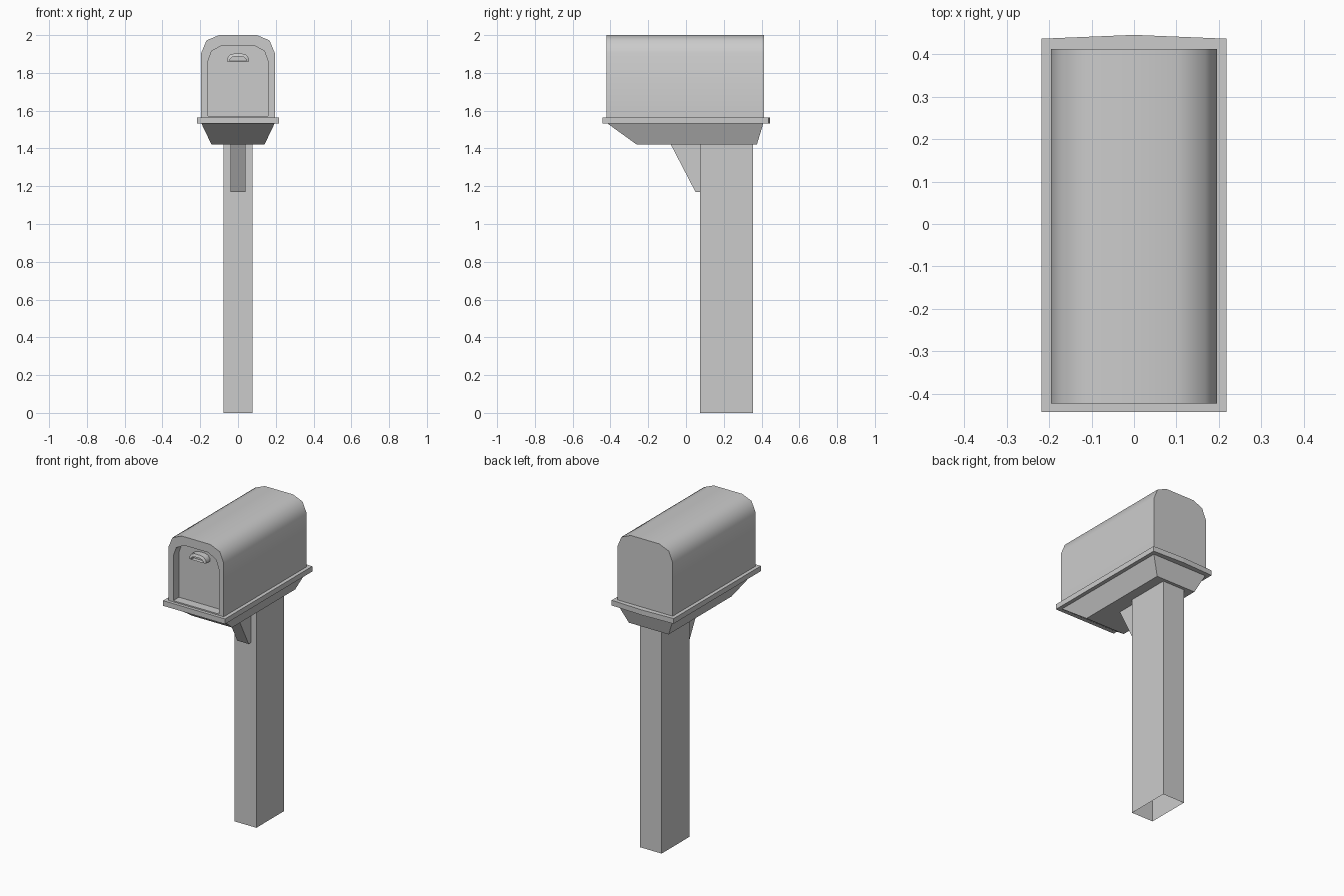
import bpy, bmesh, math

if "Cube" in bpy.data.objects:
    bpy.data.objects.remove(bpy.data.objects["Cube"])


def loft(name, loops, cap_first=True, cap_last=True, smooth=None):
    """Skin matching point loops in order, optionally capping both ends."""
    bm = bmesh.new()
    rings = [[bm.verts.new(p) for p in loop] for loop in loops]
    n = len(rings[0])
    for a, b in zip(rings, rings[1:]):
        for i in range(n):
            j = (i + 1) % n
            bm.faces.new((a[i], a[j], b[j], b[i]))
    if cap_first:
        bm.faces.new(rings[0][::-1])
    if cap_last:
        bm.faces.new(rings[-1])
    bmesh.ops.recalc_face_normals(bm, faces=bm.faces[:])
    mesh = bpy.data.meshes.new(name)
    bm.to_mesh(mesh)
    bm.free()
    obj = bpy.data.objects.new(name, mesh)
    bpy.context.collection.objects.link(obj)
    if smooth:
        bpy.ops.object.select_all(action='DESELECT')
        obj.select_set(True)
        bpy.context.view_layer.objects.active = obj
        bpy.ops.object.shade_smooth_by_angle(angle=math.radians(smooth))
    return obj


def rect(x, y0, y1, z):
    return [(-x, y0, z), (x, y0, z), (x, y1, z), (-x, y1, z)]


def mirrored(half, y):
    """Full x-z outline at depth y from its right half, listed bottom to top."""
    return [(x, y, z) for x, z in half] + [(-x, y, z) for x, z in reversed(half)]


# Post: hollow, open at the bottom
loft("post", [rect(0.077, 0.075, 0.355, z) for z in (0, 1.42)], False, False)

# Angled brace in front of the post
side = [(-0.08, 1.42), (0.05, 1.17), (0.075, 1.17), (0.075, 1.42)]
loft("brace", [[(x, y, z) for y, z in side] for x in (-0.04, 0.04)])

# Tapered support under the shelf
loft("tapered_support", [rect(0.14, -0.26, 0.375, 1.42),
                         rect(0.195, -0.42, 0.41, 1.535)])

# Shelf with a shallow point at the back
plan = [(-0.218, -0.442), (0.218, -0.442), (0.218, 0.436), (0, 0.445), (-0.218, 0.436)]
loft("shelf", [[(x, y, z) for x, y in plan] for z in (1.532, 1.565)])

# Box with arched top and recessed door
outer = [(0.195, 1.565), (0.195, 1.905), (0.167, 1.972), (0.1, 2.0)]
inner = [(0.16, 1.573), (0.16, 1.86), (0.14, 1.915), (0.085, 1.945)]
loft("mailbox", [mirrored(outer, 0.412), mirrored(outer, -0.422),
                 mirrored(inner, -0.422), mirrored(inner, -0.365)], smooth=50)

# Cup-shaped door pull
pull = [(0.058, 1.86), (0.058, 1.877), (0.045, 1.895), (0.022, 1.902)]
cup = [(0.042, 1.862), (0.042, 1.872), (0.034, 1.882), (0.018, 1.886)]
loft("door_pull", [mirrored(pull, -0.364), mirrored(pull, -0.405),
                   mirrored(cup, -0.412), mirrored(cup, -0.385)], smooth=50)
